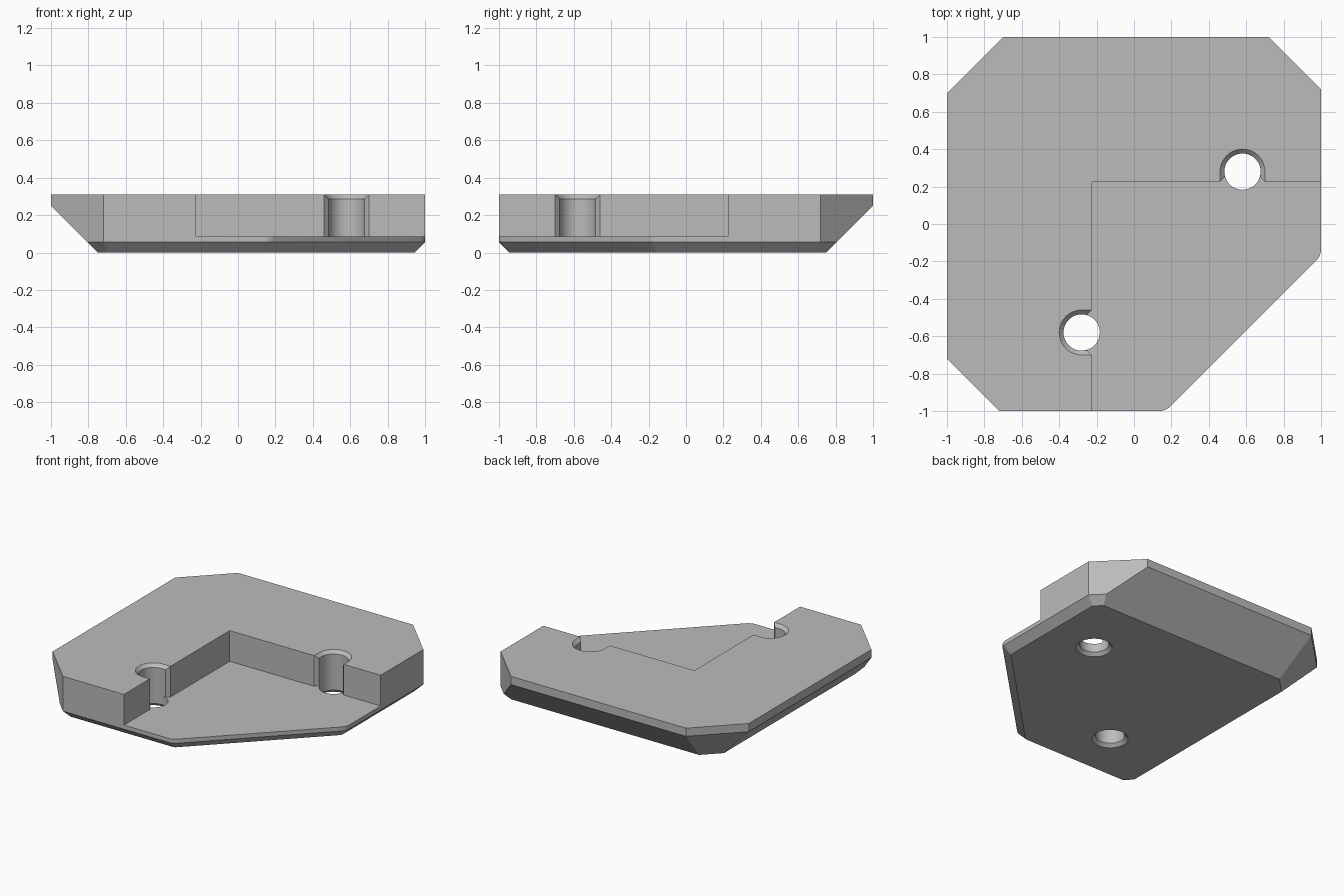
import bpy, bmesh
from math import cos, sin, pi, radians, sqrt
from mathutils import Vector, Matrix

cube = bpy.data.objects.get("Cube")
if cube:
    bpy.data.objects.remove(cube, do_unlink=True)

HEIGHT, FLOOR = 0.31, 0.085      # full thickness, recessed floor
BEVEL, SLOPE = 0.055, 0.25       # small and large underside bevels
WALL = 0.225                     # recess wall distance from the axes
HOLE, RIM = 0.097, 0.12          # hole radius, countersink radius
OFFSET = 0.28                    # hole distance behind the recess axes

grey = bpy.data.materials.new("plain grey")
grey.use_nodes = True
colour = (0.5, 0.5, 0.5, 1)
grey.diffuse_color = colour
grey.node_tree.nodes["Principled BSDF"].inputs["Base Color"].default_value = colour


def add_object(name, bm):
    bmesh.ops.recalc_face_normals(bm, faces=bm.faces)
    mesh = bpy.data.meshes.new(name)
    bm.to_mesh(mesh)
    bm.free()
    mesh.materials.append(grey)
    obj = bpy.data.objects.new(name, mesh)
    bpy.context.collection.objects.link(obj)
    return obj


def loft(name, sections, matrix=Matrix()):
    """Closed solid through (outline, z) sections with equal point counts."""
    bm = bmesh.new()
    rings = [[bm.verts.new(matrix @ Vector((x, y, z))) for x, y in pts]
             for pts, z in sections]
    n = len(rings[0])
    for a, b in zip(rings, rings[1:]):
        for i in range(n):
            j = (i + 1) % n
            bm.faces.new((a[i], a[j], b[j], b[i]))
    bm.faces.new(rings[0])
    bm.faces.new(rings[-1])
    return add_object(name, bm)


def trim(bm, point, normal):
    """Cut away everything beyond a plane and close the solid."""
    cut = bmesh.ops.bisect_plane(
        bm, geom=bm.verts[:] + bm.edges[:] + bm.faces[:], dist=1e-5,
        plane_co=point, plane_no=normal, clear_outer=True)
    edges = [e for e in cut["geom_cut"]
             if isinstance(e, bmesh.types.BMEdge) and e.is_boundary]
    if edges:
        bmesh.ops.edgeloop_fill(bm, edges=edges)


# Solid plate: each side is an upright wall with a bevel underneath
sides = [(0, 1, BEVEL, 1), (45, 1.72 / sqrt(2), BEVEL, 1),
         (90, 1, SLOPE, 1), (135, 1.7 / sqrt(2), SLOPE, 0.9),
         (180, 1, SLOPE, 1), (225, 1.72 / sqrt(2), BEVEL, 1),
         (270, 1, BEVEL, 1), (315, 1.17 / sqrt(2), BEVEL, 1)]

# Rounded corners at both ends of the long diagonal side
radius = 0.09
for start, centre in ((270, (0.133, -0.91)), (315, (0.91, -0.133))):
    for i in range(1, 6):
        a = start + 45 * i / 6
        d = centre[0] * cos(radians(a)) + centre[1] * sin(radians(a)) + radius
        sides.append((a, d, BEVEL, 1))

bm = bmesh.new()
bmesh.ops.create_cube(bm, size=1, matrix=Matrix.Translation((0, 0, HEIGHT / 2))
                      @ Matrix.Diagonal((3, 3, HEIGHT, 1)))
for angle, dist, lip, run in sides:
    n = Vector((cos(radians(angle)), sin(radians(angle)), 0))
    trim(bm, n * dist, n)
for angle, dist, lip, run in sides:
    n = Vector((cos(radians(angle)), sin(radians(angle)), 0))
    trim(bm, n * dist + Vector((0, 0, lip)), (n - Vector((0, 0, run))).normalized())
plate = add_object("corner_plate", bm)


def circle(r):
    return [(r * cos(2 * pi * i / 48), r * sin(2 * pi * i / 48)) for i in range(48)]


def slot(r):
    """Half circle with straight sides running out through the recess wall."""
    arc = [(r * cos(pi * i / 24), r * sin(pi * i / 24)) for i in range(25)]
    return arc + [(-r, -0.15), (r, -0.15)]


# Recess at the front left corner
cutters = [loft("recess_cutter", [
    ([(-WALL, -2), (2, -2), (2, WALL), (-WALL, WALL)], z) for z in (FLOOR, 1)])]

# Two screw holes, each opening into the recess
flare = RIM - HOLE
mouth = WALL - OFFSET
for name, x, y, turn in (("left_hole", 0.58, OFFSET, 0), ("front_hole", -OFFSET, -0.58, pi / 2)):
    place = Matrix.Translation((x, y, 0)) @ Matrix.Rotation(turn, 4, "Z")
    cutters.append(loft(name + "_slot_cutter", [
        (slot(HOLE), FLOOR), (slot(HOLE), HEIGHT - flare),
        (slot(RIM + flare), HEIGHT + flare)], place))
    wedge = [(-HOLE, mouth + flare), (-RIM - flare, mouth - flare),
             (RIM + flare, mouth - flare), (HOLE, mouth + flare)]
    cutters.append(loft(name + "_mouth_cutter", [(wedge, FLOOR), (wedge, 1)], place))
    cutters.append(loft(name + "_drill_cutter", [
        (circle(RIM + flare), -flare), (circle(HOLE), flare),
        (circle(HOLE), FLOOR + 0.02)], place))

# Cut everything out of the plate
bpy.context.view_layer.objects.active = plate
for cutter in cutters:
    mod = plate.modifiers.new(cutter.name, "BOOLEAN")
    mod.operation = "DIFFERENCE"
    mod.solver = "EXACT"
    mod.object = cutter
    bpy.ops.object.modifier_apply(modifier=mod.name)
for cutter in cutters:
    bpy.data.objects.remove(cutter, do_unlink=True)

bpy.ops.object.select_all(action="DESELECT")
plate.select_set(True)
bpy.ops.object.shade_smooth_by_angle(angle=radians(20))
